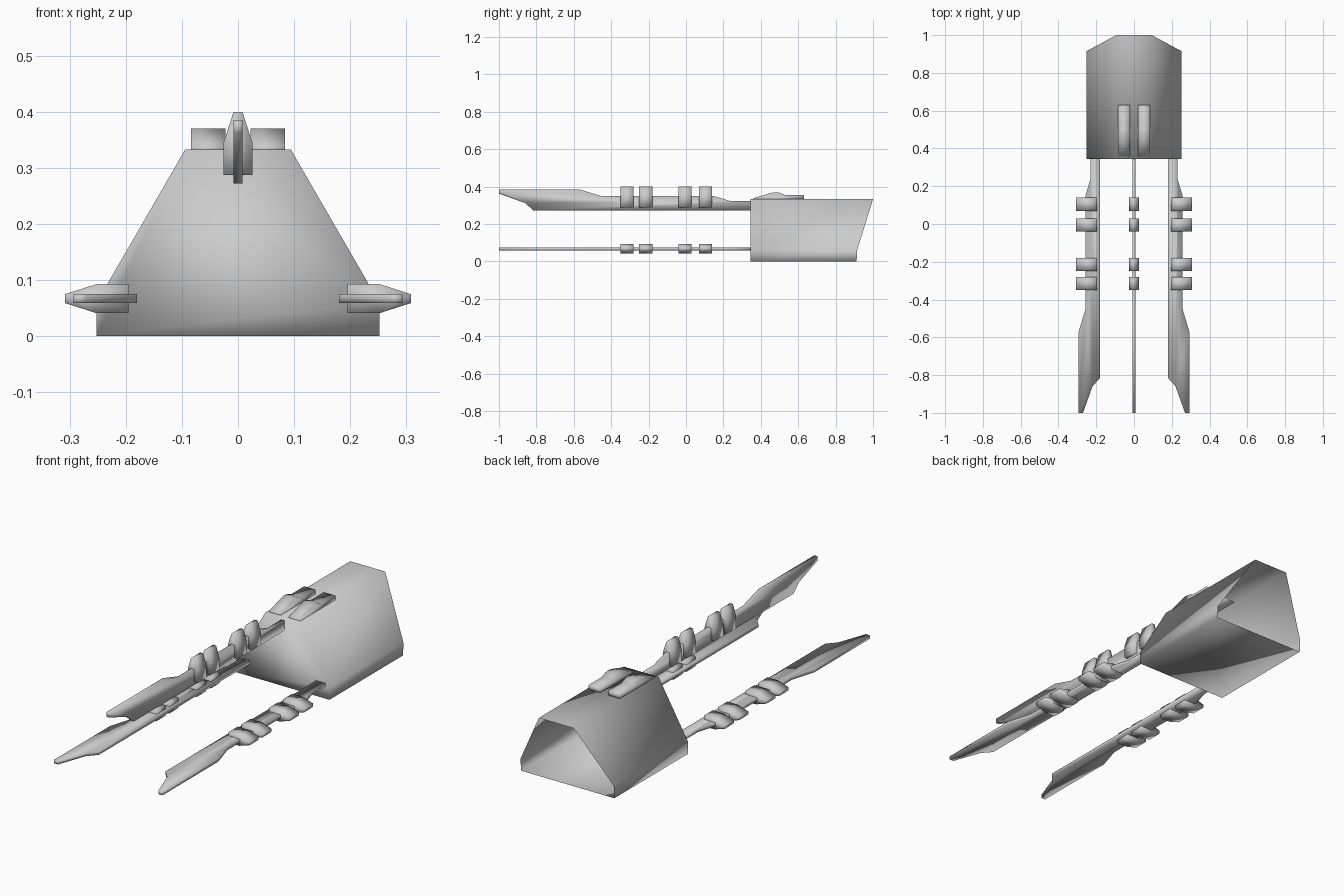
import bpy, bmesh
from mathutils import Vector

if "Cube" in bpy.data.objects:
    bpy.data.objects.remove(bpy.data.objects["Cube"])


def make_object(name, bm, smooth=True):
    bmesh.ops.recalc_face_normals(bm, faces=bm.faces[:])
    mesh = bpy.data.meshes.new(name)
    bm.to_mesh(mesh)
    bm.free()
    for p in mesh.polygons:
        p.use_smooth = smooth
    ob = bpy.data.objects.new(name, mesh)
    bpy.context.collection.objects.link(ob)
    return ob


def loft(name, start, end, cap_start=True, cap_end=True):
    """Bridge two matching outlines of 3D points."""
    bm = bmesh.new()
    a = [bm.verts.new(p) for p in start]
    b = [bm.verts.new(p) for p in end]
    n = len(a)
    for i in range(n):
        j = (i + 1) % n
        bm.faces.new((a[i], a[j], b[j], b[i]))
    if cap_start:
        bm.faces.new(a)
    if cap_end:
        bm.faces.new(b)
    return make_object(name, bm)


# Main hull: tapered hexagonal shell, open and raked at the back
half = [(0.252, 0.0, 0.912), (0.252, 0.06, 0.915), (0.094, 0.333, 1.0)]
section = half + [(-x, z, y) for x, z, y in reversed(half)]
loft("hull",
     [(x, 0.345, z) for x, z, y in section],
     [(x, y, z) for x, z, y in section], cap_end=False)

# Two low humped pods on the roof
pod = [(0.36, 0.33), (0.36, 0.338), (0.44, 0.362), (0.475, 0.37),
       (0.50, 0.367), (0.53, 0.355), (0.63, 0.355), (0.63, 0.33)]
for side, s in (("right", 1), ("left", -1)):
    loft("roof_pod_" + side,
         [(s * 0.022, y, z) for y, z in pod],
         [(s * 0.084, y, z) for y, z in pod])

# Blade outline (y, radial) and clamp section (width, radial)
blade = [(0.345, 0.0), (0.345, 0.05), (0.24, 0.05), (0.15, 0.077), (-0.45, 0.077),
         (-0.57, 0.113), (-1.0, 0.113), (-1.0, 0.09), (-0.86, 0.04), (-0.815, 0.0)]
clamp = [(-0.026, 0.015), (0.026, 0.015), (0.026, 0.072),
         (0.008, 0.128), (-0.008, 0.128), (-0.026, 0.072)]
clamp_centres = (0.105, -0.005, -0.215, -0.315)

# Each mount maps (width, y, radial) into place
mounts = {
    "top": lambda w, y, r: Vector((w, y, 0.272 + r)),
    "right": lambda w, y, r: Vector((0.18 + r, y, 0.067 + w)),
    "left": lambda w, y, r: Vector((-0.18 - r, y, 0.067 + w)),
}
for label, place in mounts.items():
    # Long thin blade
    loft("blade_" + label,
         [place(-0.008, y, r) for y, r in blade],
         [place(0.008, y, r) for y, r in blade])
    # Four clamps around it
    for i, c in enumerate(clamp_centres):
        loft(f"clamp_{label}_{i + 1}",
             [place(w, c - 0.035, r) for w, r in clamp],
             [place(w, c + 0.035, r) for w, r in clamp])
